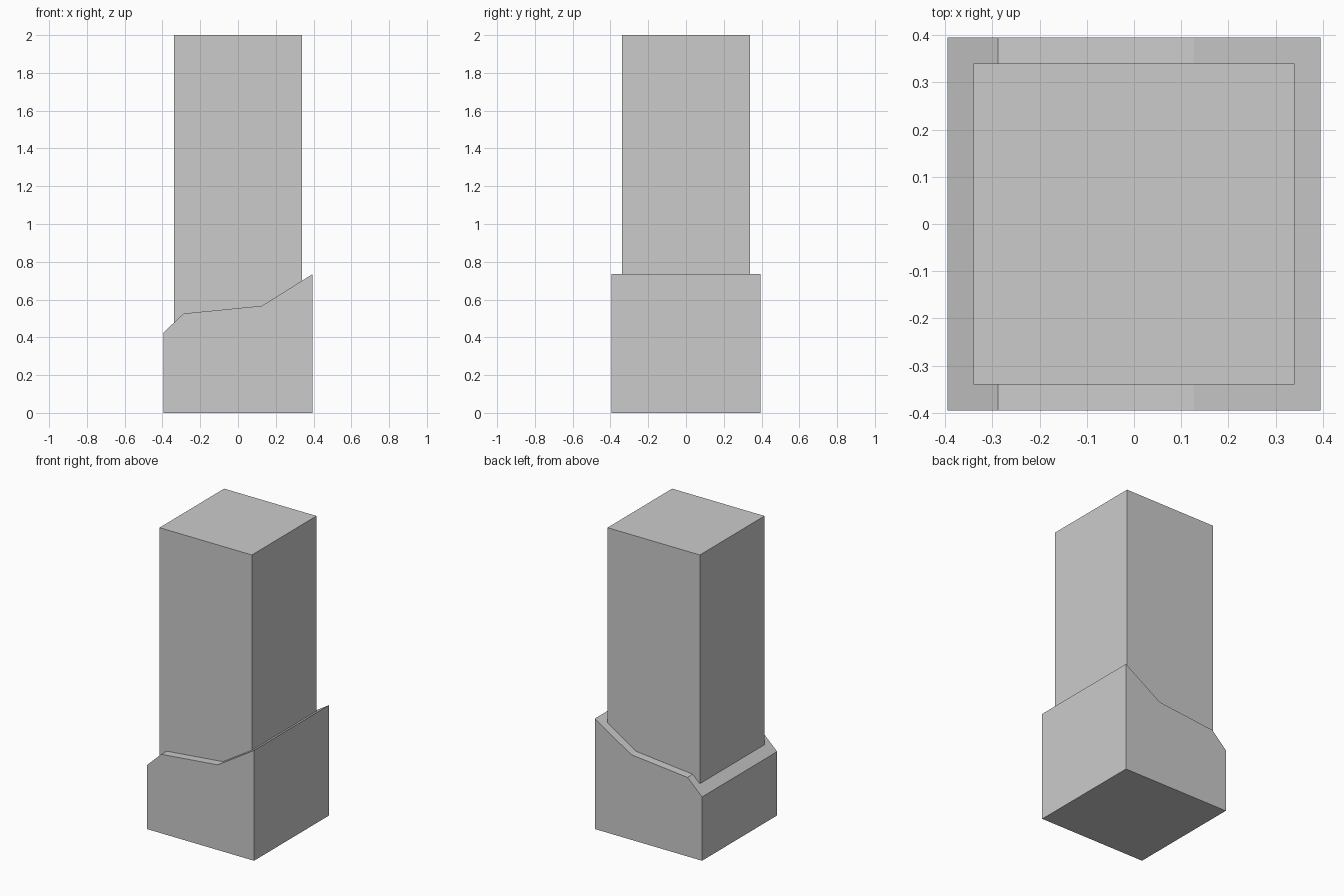
import bpy, bmesh

if "Cube" in bpy.data.objects:
    bpy.data.objects.remove(bpy.data.objects["Cube"])


def extrude_object(name, points, direction):
    """Make a closed prism from a planar outline swept along a direction."""
    bm = bmesh.new()
    face = bm.faces.new([bm.verts.new(p) for p in points])
    swept = bmesh.ops.extrude_face_region(bm, geom=[face], use_keep_orig=True)
    verts = [g for g in swept["geom"] if isinstance(g, bmesh.types.BMVert)]
    bmesh.ops.translate(bm, verts=verts, vec=direction)
    bmesh.ops.recalc_face_normals(bm, faces=bm.faces)
    mesh = bpy.data.meshes.new(name)
    bm.to_mesh(mesh)
    bm.free()
    obj = bpy.data.objects.new(name, mesh)
    bpy.context.collection.objects.link(obj)
    return obj


# Base block: broken sloping top, extruded front to back
B = 0.395
profile = [(-B, 0), (B, 0), (B, 0.735), (0.127, 0.567), (-0.288, 0.526), (-B, 0.425)]
extrude_object("base_block", [(x, -B, z) for x, z in profile], (0, 2 * B, 0))

# Square pillar, seated inside the base
P, SEAT, TOP = 0.34, 0.3, 2.0
corners = [(-P, -P), (P, -P), (P, P), (-P, P)]
extrude_object("pillar", [(x, y, SEAT) for x, y in corners], (0, 0, TOP - SEAT))
